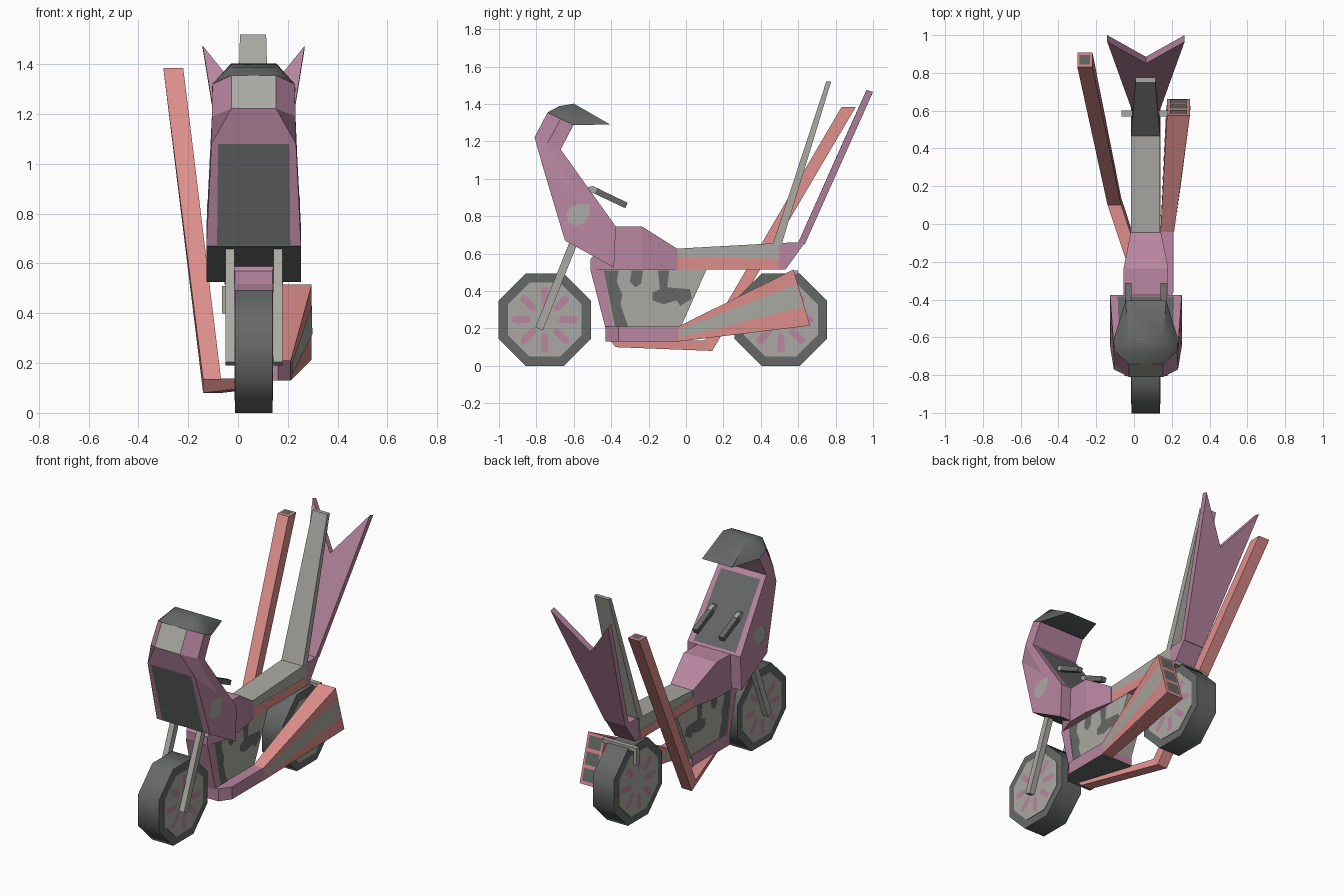
import bpy, bmesh, math
from mathutils import Vector
from mathutils.bvhtree import BVHTree

if "Cube" in bpy.data.objects:
    bpy.data.objects.remove(bpy.data.objects["Cube"])

C = 0.063  # x of the bike's centre line


def material(name, rgb):
    m = bpy.data.materials.new(name)
    m.diffuse_color = [((c / 255 + 0.055) / 1.055) ** 2.4 for c in rgb] + [1]
    m.use_nodes = True
    m.node_tree.nodes["Principled BSDF"].inputs["Base Color"].default_value = m.diffuse_color
    return m


PINK = material("dusty pink", (184, 134, 160))
SALMON = material("salmon", (220, 141, 138))
GREY = material("light grey", (170, 169, 163))
DARK = material("dark grey", (102, 105, 104))


def finish(name, bm, mat, smooth=None):
    bmesh.ops.recalc_face_normals(bm, faces=bm.faces)
    me = bpy.data.meshes.new(name)
    bm.to_mesh(me)
    bm.free()
    me.materials.append(mat)
    ob = bpy.data.objects.new(name, me)
    bpy.context.collection.objects.link(ob)
    if smooth:
        bpy.ops.object.select_all(action='DESELECT')
        ob.select_set(True)
        bpy.context.view_layer.objects.active = ob
        bpy.ops.object.shade_smooth_by_angle(angle=math.radians(smooth))
    return ob


def loft(name, rings, mat, smooth=None):
    """Skin a list of rings with equal point counts and cap both ends."""
    bm = bmesh.new()
    vs = [[bm.verts.new(p) for p in r] for r in rings]
    n = len(rings[0])
    for a, b in zip(vs, vs[1:]):
        for i in range(n):
            j = (i + 1) % n
            bm.faces.new((a[i], a[j], b[j], b[i]))
    bm.faces.new(vs[0])
    bm.faces.new(vs[-1])
    return finish(name, bm, mat, smooth)


def bar(name, sections, mat):
    """Four-sided bar; section = x0, x1, one edge (y, z), opposite edge (y, z)."""
    return loft(name, [[(a, *p), (b, *p), (b, *q), (a, *q)] for a, b, p, q in sections], mat)


def prism(name, profile, x0, x1, mat):
    return loft(name, [[(x, y, z) for y, z in profile] for x in (x0, x1)], mat)


def recolour(ob, mat, rule):
    ob.data.materials.append(mat)
    for p in ob.data.polygons:
        if rule(p.center, p.normal):
            p.material_index = len(ob.data.materials) - 1


def decal(name, target, shapes, axis, sign, mat):
    """Painted patches laid on the target's surface, projected along an axis."""
    me = target.data
    tree = BVHTree.FromPolygons([v.co for v in me.vertices], [p.vertices[:] for p in me.polygons])
    d = Vector((0, 0, 0))
    d[axis] = sign
    verts, faces = [], []
    for pts in shapes:
        loop = []
        for p in pts:
            o = list(p)
            o.insert(axis, 5 * sign)
            hit, nor, _, _ = tree.ray_cast(Vector(o), -d)
            if hit:
                loop.append(hit + d * 0.003)
        if len(loop) < 3:
            continue
        nrm = sum((a.cross(b) for a, b in zip(loop, loop[1:] + loop[:1])), Vector())
        if nrm.dot(d) < 0:
            loop.reverse()
        faces.append(range(len(verts), len(verts) + len(loop)))
        verts += loop
    m = bpy.data.meshes.new(name)
    m.from_pydata(verts, [], [list(f) for f in faces])
    m.materials.append(mat)
    ob = bpy.data.objects.new(name, m)
    bpy.context.collection.objects.link(ob)


def octagon(r, y, z):
    return [(y + r * math.cos(math.radians(22.5 + 45 * i)),
             z + r * math.sin(math.radians(22.5 + 45 * i))) for i in range(8)]


# wheels: octagonal tyre, light disc and painted spokes
for name, cy in (("front", -0.755), ("rear", 0.507)):
    R = 0.247 / math.cos(math.pi / 8)
    tyre = loft(name + "_tyre", [[(x, y, z) for y, z in octagon(R, cy, 0.247)] for x in (-0.012, 0.138)], DARK, 50)
    spokes = []
    for i in range(8):
        a = math.radians(45 * i)
        s = [(0.075, -0.012), (0.09, -0.018), (0.16, -0.02), (0.175, -0.01),
             (0.175, 0.01), (0.16, 0.02), (0.09, 0.018), (0.075, 0.012)]
        spokes.append([(cy + r * math.cos(a) - t * math.sin(a), 0.247 + r * math.sin(a) + t * math.cos(a)) for r, t in s])
    for side, tag in ((1, "right"), (-1, "left")):
        disc = prism(f"{name}_disc_{tag}", octagon(R * 0.8, cy, 0.247),
                     C + side * 0.07, C + side * 0.078, GREY)
        decal(f"{name}_spokes_{tag}", disc, spokes, 0, side, PINK)

# front fork legs
for x, tag in ((-0.032, "left"), (0.16, "right")):
    bar("fork_" + tag, [(x - 0.018, x + 0.018, (-0.805, 0.205), (-0.765, 0.19)),
                        (x - 0.018, x + 0.018, (-0.62, 0.67), (-0.58, 0.655))], GREY)

# front fairing: sections of front, middle and back (y, z, half width)
secs = [((-0.647, 0.67, 0.19), (-0.516, 0.5975, 0.19), (-0.385, 0.525, 0.19)),
        ((-0.77, 1.08, 0.17), (-0.57, 0.91, 0.18), (-0.375, 0.745, 0.19)),
        ((-0.81, 1.222, 0.09), (-0.74, 1.19, 0.168), (-0.67, 1.157, 0.168)),
        ((-0.74, 1.355, 0.09), (-0.67, 1.32, 0.165), (-0.6, 1.29, 0.165))]
rings = []
for f, m, b in secs:
    rings.append([(C + s * p[2], p[0], p[1]) for s, p in
                  ((-1, f), (1, f), (1, m), (1, b), (-1, b), (-1, m))])
fairing = loft("fairing", rings, PINK)
recolour(fairing, DARK, lambda c, n: n.z < -0.6 and c.z < 0.7)
recolour(fairing, GREY, lambda c, n: n.y < -0.5 and c.z > 1.25 and abs(c.x - C) < 0.03)
decal("fairing_front_panel", fairing, [[(C - .147, .675), (C + .147, .675), (C + .143, 1.08), (C - .143, 1.08)]], 1, -1, DARK)
decal("fairing_back_panel", fairing, [[(C - .15, .76), (C + .15, .76), (C + .14, 1.13), (C - .14, 1.13)]], 1, 1, DARK)
leaf = [(-.64, .81), (-.62, .85), (-.57, .865), (-.515, .865), (-.515, .81), (-.54, .765), (-.59, .75), (-.63, .77)]
for side in (1, -1):
    decal("fairing_spot", fairing, [leaf], 0, side, GREY)

# peaked cap on top of the fairing
bm = bmesh.new()
for y, z, w in ((-.74, 1.355, .092), (-.67, 1.32, .166), (-.6, 1.288, .168), (-.405, 1.29, .107),
                (-.68, 1.388, .088), (-.6, 1.402, .092)):
    for s in (-1, 1):
        bm.verts.new((C + s * w, y, z))
bmesh.ops.convex_hull(bm, input=bm.verts)
finish("cap", bm, DARK, 45)

# handlebars
for x, tag in ((-0.03, "left"), (0.156, "right")):
    bar("bar_stem_" + tag, [(x - .013, x + .013, (-.56, .945), (-.56, .915)),
                            (x - .013, x + .013, (-.5, .962), (-.51, .93)),
                            (x - .013, x + .013, (-.46, .945), (-.475, .915))], GREY)
    bar("grip_" + tag, [(x - .017, x + .017, (-.475, .95), (-.488, .92)),
                        (x - .017, x + .017, (-.312, .872), (-.325, .843))], DARK)

# tank
bar("tank", [(C - w, C + w, (y, z), (y, .515)) for y, z, w in
             ((-.51, .57, .075), (-.385, .745, .118), (-.235, .745, .118), (-.045, .625, .08))], PINK)

# frame front, engine and base
prism("frame_front", [(-.512, .517), (-.44, .517), (-.39, .2), (-.43, .2)], C - .078, C + .078, PINK)
engine = prism("engine", [(-.45, .516), (.11, .516), (-.04, .18), (-.40, .18)], C - .074, C + .074, GREY)
blots = [[(-.44, .51), (-.36, .51), (-.37, .45), (-.34, .38), (-.35, .33), (-.31, .21), (-.38, .21), (-.41, .36)],
         [(-.29, .51), (-.23, .51), (-.24, .44), (-.27, .42), (-.3, .45)],
         [(-.15, .51), (-.09, .51), (-.1, .42), (.02, .41), (.03, .36), (-.03, .32),
          (-.05, .35), (-.12, .33), (-.18, .35), (-.18, .39), (-.14, .41)]]
for side in (1, -1):
    decal("engine_paint", engine, blots, 0, side, DARK)
plan = [(-.015, -.43), (.16, -.43), (.21, -.36), (.21, -.04), (-.015, -.04)]
base = loft("base", [[(x, y, z) for x, y in plan] for z in (.13, .21)], PINK)
recolour(base, DARK, lambda c, n: n.z < -0.9)

# seat and backrest
prism("seat", [(-.045, .58), (-.045, .627), (.5, .657), (.5, .57)], -.016, .138, GREY)
prism("seat_base", [(-.045, .515), (-.045, .582), (.495, .572), (.495, .515)], -.017, .139, SALMON)
bar("backrest", [(-.016, .138, (.462, .645), (.51, .645)), (.008, .113, (.75, 1.52), (.776, 1.52))], GREY)

# forked tail fin
prism("fin_mount", [(.49, .515), (.532, .515), (.645, .672), (.6, .661), (.49, .656)], -.01, .136, PINK)
fin = [(-.073, .6, .66), (.073, .6, .66), (.205, .965, 1.475), (0, .85, 1.22), (-.205, .965, 1.475)]
loft("tail_fin", [[(C + x, y + d, z - d * 0.3) for x, y, z in fin] for d in (0, .035)], PINK)

# right exhaust: flared box with a grey stripe and three openings
muffler = bar("right_exhaust", [(.14, .212, (-.042, .21), (-.042, .13)),
                                (.175, .296, (.575, .515), (.663, .215))], SALMON)
for side in (1, -1):
    decal("exhaust_stripe", muffler, [[(-.035, .195), (.585, .435), (.628, .315), (-.035, .15)]], 0, side, GREY)
decal("exhaust_openings", muffler, [[(.19, z), (.281, z), (.281, z + .075), (.19, z + .075)]
                                    for z in (.235, .33, .425)], 1, 1, DARK)

# left exhaust: bent pipe rising to the rear
pipe = bar("left_exhaust", [(.03, .1, (-.41, .14), (-.375, .1)),
                            (-.14, -.068, (.10, .135), (.14, .08)),
                            (-.3, -.22, (.832, 1.385), (.908, 1.385))], SALMON)
decal("pipe_opening", pipe, [[(-.288, .845), (-.232, .845), (-.232, .895), (-.288, .895)]], 2, 1, DARK)

# strap over the rear wheel
prism("rear_strap", [(.57, .485), (.6, .485), (.6, .51), (.57, .51)], -.065, .18, GREY)
prism("rear_strap_leg", [(.57, .4), (.6, .4), (.6, .5), (.57, .5)], -.065, -.045, GREY)
